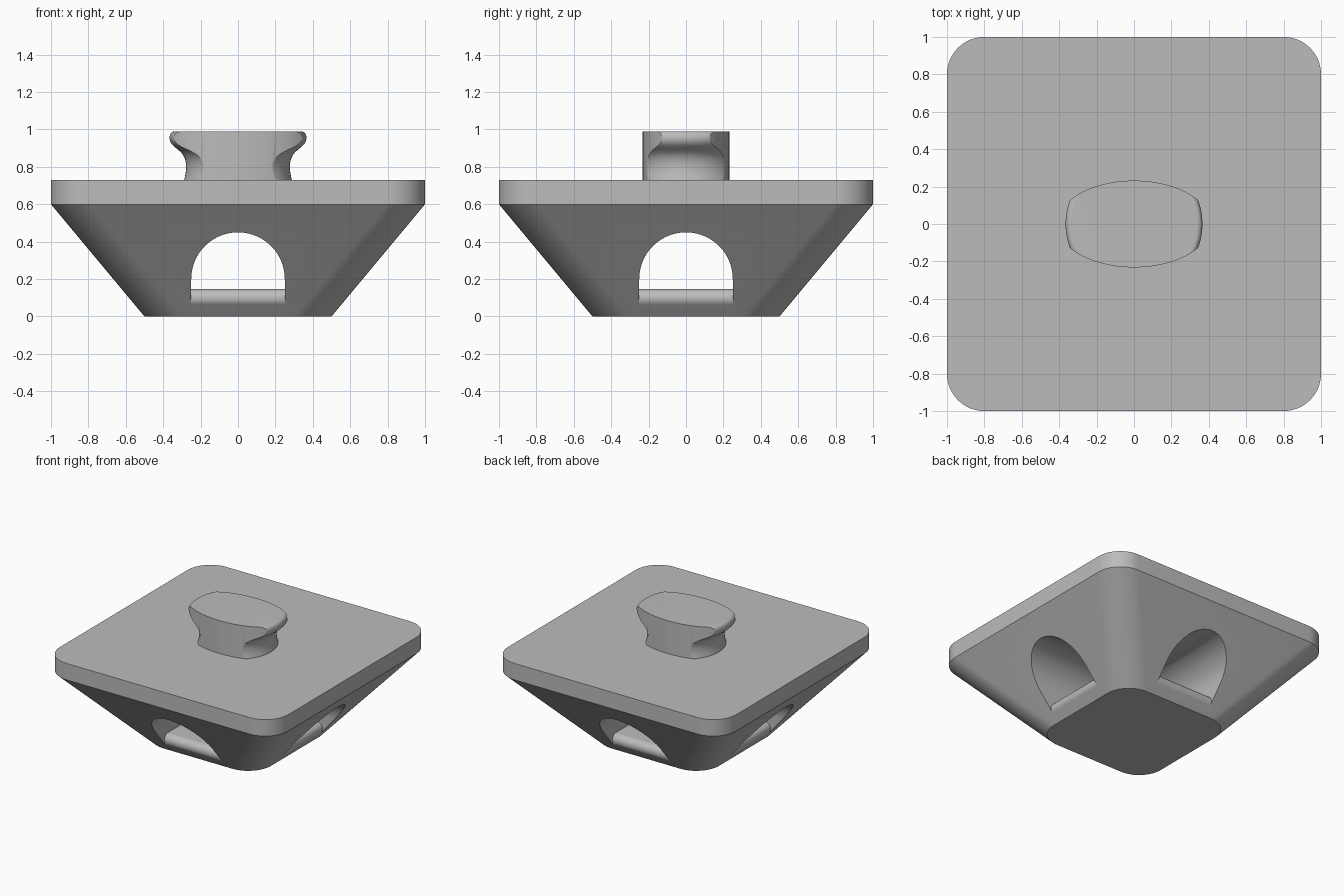
import bpy, bmesh, math
from math import sin, cos, pi
from mathutils import Vector, Matrix
from mathutils.geometry import interpolate_bezier

cube = bpy.data.objects.get("Cube")
if cube:
    bpy.data.objects.remove(cube)

grey = bpy.data.materials.new("plain grey")
grey.use_nodes = True
COLOUR = (0.5, 0.5, 0.5, 1)
grey.diffuse_color = COLOUR
grey.node_tree.nodes["Principled BSDF"].inputs["Base Color"].default_value = COLOUR


def loft(name, rings, helper=False):
    """Closed solid through rings of equal point count."""
    bm = bmesh.new()
    rows = [[bm.verts.new(p) for p in ring] for ring in rings]
    for low, high in zip(rows, rows[1:]):
        for i in range(len(low)):
            j = (i + 1) % len(low)
            bm.faces.new((low[i], low[j], high[j], high[i]))
    bm.faces.new(rows[0])
    bm.faces.new(rows[-1])
    bmesh.ops.recalc_face_normals(bm, faces=bm.faces)
    mesh = bpy.data.meshes.new(name)
    bm.to_mesh(mesh)
    bm.free()
    mesh.materials.append(grey)
    obj = bpy.data.objects.new(name, mesh)
    bpy.context.collection.objects.link(obj)
    if helper:
        obj.hide_render = True
        obj.display_type = 'WIRE'
    return obj


def boolean(obj, other, operation):
    mod = obj.modifiers.new(operation.title(), 'BOOLEAN')
    mod.operation = operation
    mod.solver = 'EXACT'
    mod.object = other


def finish(obj):
    """Apply the booleans and smooth the curved faces."""
    bpy.ops.object.select_all(action='DESELECT')
    obj.select_set(True)
    bpy.context.view_layer.objects.active = obj
    for mod in list(obj.modifiers):
        bpy.ops.object.modifier_apply(modifier=mod.name)
    bpy.ops.object.shade_smooth_by_angle(angle=math.radians(28))


def rounded_square(half, radius, z, steps=16):
    inner = half - radius
    ring = []
    for k, (sx, sy) in enumerate(((1, 1), (-1, 1), (-1, -1), (1, -1))):
        for i in range(steps + 1):
            a = (k + i / steps) * pi / 2
            ring.append((sx * inner + radius * cos(a), sy * inner + radius * sin(a), z))
    return ring


def circle(radius, z, steps=128):
    return [(radius * cos(2 * pi * i / steps), radius * sin(2 * pi * i / steps), z)
            for i in range(steps)]


# Tapered base with the straight slab on top
base = loft("tapered_base", [rounded_square(0.5, 0.2, 0),
                             rounded_square(1, 0.2, 0.6),
                             rounded_square(1, 0.2, 0.73)])

# Side outline of a tunnel: level floor with rounded lips at both mouths
slope = math.atan2(0.5, 0.6)
lip, floor, steps = 0.05, 0.147, 14
centre_z = floor - lip
tangent_z = centre_z - lip * sin(slope)
centre_y = 0.5 + tangent_z * 0.5 / 0.6 - lip * cos(slope)
lip_curve = []
for i in range(steps + 1):
    a = -slope + (pi / 2 + slope) * i / steps
    lip_curve.append((centre_y + lip * cos(a), centre_z + lip * sin(a)))
half_outline = [(1.3, 0.55), (1.3, tangent_z)] + lip_curve
side_outline = half_outline + [(-y, z) for y, z in reversed(half_outline)]

# Arched outline of a tunnel
arch = [(-0.25, -0.1), (0.25, -0.1)]
arch += [(0.25 * cos(pi * i / 40), 0.2 + 0.25 * sin(pi * i / 40)) for i in range(41)]

# Two crossing tunnels
helpers = []
for name, turn in (("front_tunnel", 0), ("side_tunnel", pi / 2)):
    tunnel = loft(name + "_cutter", [[(x, y, z) for x, z in arch] for y in (-1.2, 1.2)], True)
    limit = loft(name + "_floor_limit",
                 [[(x, y, z) for y, z in side_outline] for x in (-0.4, 0.4)], True)
    for obj in (tunnel, limit):
        obj.data.transform(Matrix.Rotation(turn, 4, 'Z'))
    boolean(tunnel, limit, 'INTERSECT')
    finish(tunnel)
    boolean(base, tunnel, 'DIFFERENCE')
    helpers += [tunnel, limit]
finish(base)

# Waisted round knob, trimmed to an oval
bends = [((0.288, 0.73), (0.28, 0.76), (0.275, 0.79), (0.279, 0.82)),
         ((0.279, 0.82), (0.287, 0.89), (0.345, 0.895), (0.362, 0.935)),
         ((0.362, 0.935), (0.372, 0.962), (0.362, 0.99), (0.335, 0.99))]
profile = [Vector((0.288, 0.72))]
for bend in bends:
    points = interpolate_bezier(*[Vector(p).to_3d() for p in bend], 14)
    profile += [p for p in points if (p.to_2d() - profile[-1].to_2d()).length > 1e-5]
knob = loft("knob", [circle(p.x, p.y) for p in profile])
oval = loft("knob_oval_trim", [circle(1, 0.6), circle(1, 1.2)], True)
oval.data.transform(Matrix.Diagonal((0.41, 0.232, 1, 1)))
boolean(knob, oval, 'INTERSECT')
finish(knob)
helpers.append(oval)

# The trimming solids are no longer needed
for obj in helpers:
    bpy.data.objects.remove(obj)
